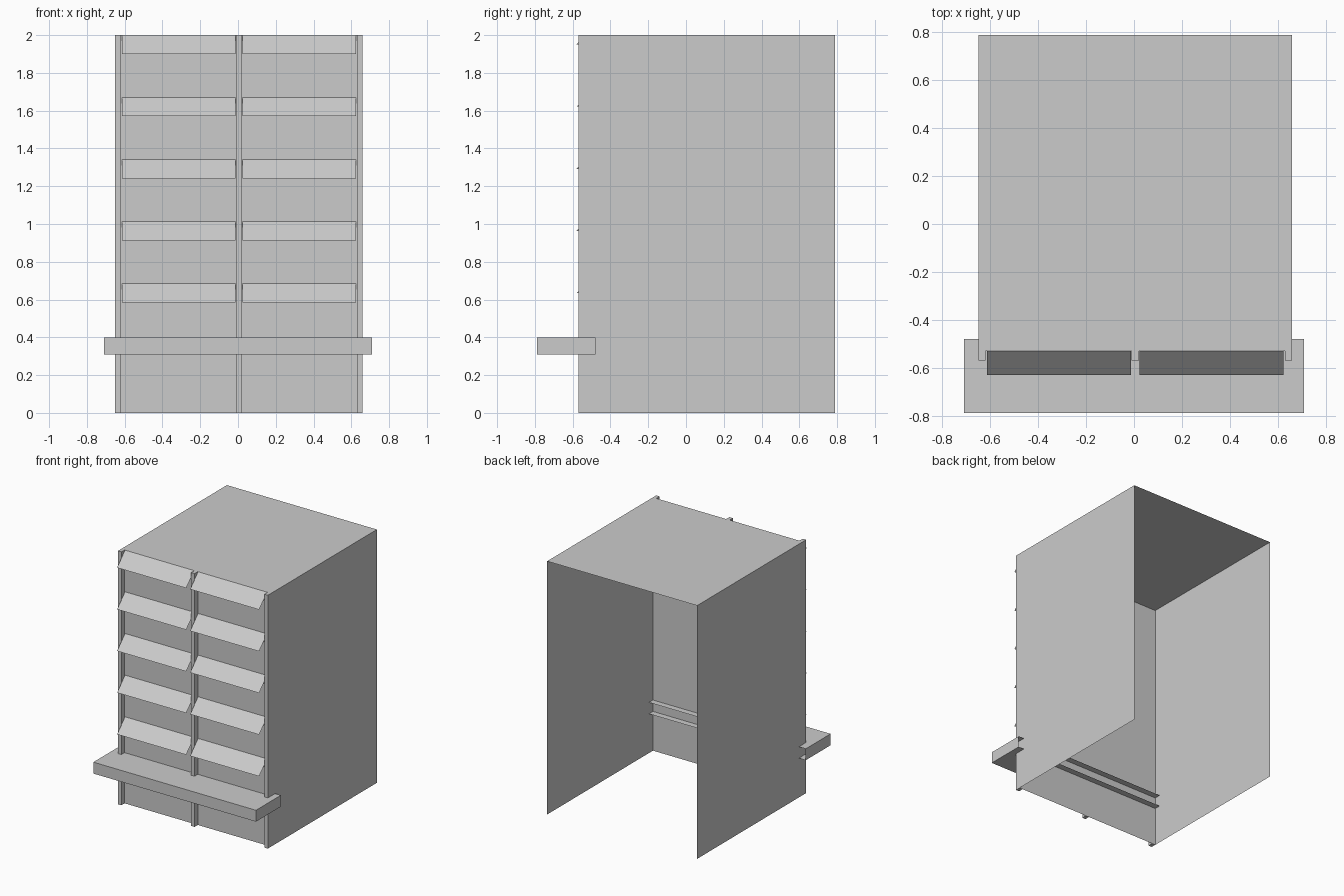
import bpy
import bmesh

cube = bpy.data.objects.get("Cube")
if cube:
    bpy.data.objects.remove(cube, do_unlink=True)

grey = bpy.data.materials.new("plain grey")
grey.use_nodes = True
colour = (0.6, 0.6, 0.6, 1)
grey.diffuse_color = colour
grey.node_tree.nodes["Principled BSDF"].inputs["Base Color"].default_value = colour


def finish(name, bm):
    mesh = bpy.data.meshes.new(name)
    bm.to_mesh(mesh)
    bm.free()
    mesh.materials.append(grey)
    obj = bpy.data.objects.new(name, mesh)
    bpy.context.collection.objects.link(obj)
    return obj


def box(name, x, y, z, open_sides=()):
    """Box between (low, high) ranges, leaving out the faces on open_sides."""
    bm = bmesh.new()
    bmesh.ops.create_cube(bm, size=1)
    bm.normal_update()
    gone = [f for f in bm.faces
            if any(f.normal[axis] * sign > 0.9 for axis, sign in open_sides)]
    bmesh.ops.delete(bm, geom=gone, context='FACES')
    for v in bm.verts:
        for axis, (low, high) in enumerate((x, y, z)):
            v.co[axis] = high if v.co[axis] > 0 else low
    return finish(name, bm)


LEFT, RIGHT = 0.66, -0.65
WALL, FRONT, BACK = -0.53, -0.57, 0.79
DOWN, REAR = (2, -1), (1, 1)

# Thin shell, open underneath and at the back
box("building_shell", (RIGHT, LEFT), (WALL, BACK), (0, 2), (DOWN, REAR))

# Upright strips dividing the front into two bays
for name, x in (("right", RIGHT), ("middle", -0.01), ("left", LEFT - 0.03)):
    box(name + "_pilaster", (x, x + 0.03), (FRONT, WALL), (0, 2), (REAR,))

# Counter running through the front wall, open at its rear edge
box("counter", (-0.71, 0.71), (-0.79, -0.48), (0.31, 0.40), (REAR,))


def awning(name, x0, x1, top):
    """Sloping sheet with a small triangular cheek at each end."""
    bm = bmesh.new()

    def face(*points):
        bm.faces.new([bm.verts.new(p) for p in points])

    drop, cheek = 0.1, 0.05
    face((x0, WALL - drop, top - drop), (x1, WALL - drop, top - drop),
         (x1, WALL, top), (x0, WALL, top))
    for x in (x0, x1):
        face((x, WALL, top), (x, WALL - cheek, top - cheek),
             (x, WALL, top - cheek))
    finish(name, bm)


# Five rows of awnings in each bay
for row in range(5):
    height = 2 - 0.329 * row
    awning(f"right_awning_{row + 1}", -0.615, -0.012, height)
    awning(f"left_awning_{row + 1}", 0.023, 0.625, height)
